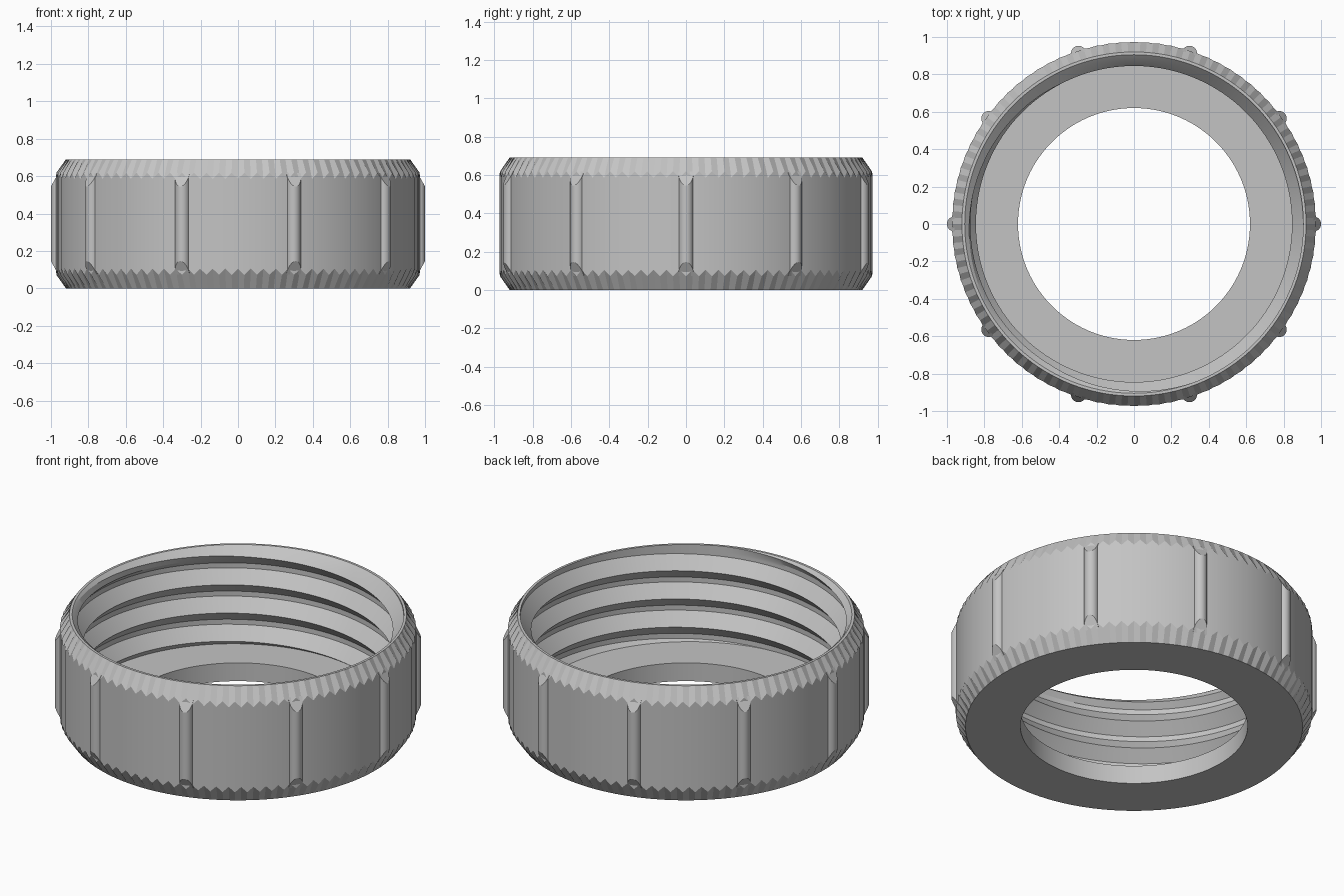
import bpy, bmesh
from math import radians, degrees, sin, cos, pi, tau

cube = bpy.data.objects.get("Cube")
if cube:
    bpy.data.objects.remove(cube)

HEIGHT, FLOOR = 0.69, 0.11
RIM_R, WALL_R, HOLE_R = 0.92, 0.974, 0.62
CREST_R, ROOT_R, PITCH = 0.845, 0.905, 0.17
TAPER = 0.55                      # chamfer: radius gained per unit of height
COLUMNS = 180

grey = bpy.data.materials.new("plain grey")
grey.use_nodes = True
grey.diffuse_color = (0.55, 0.55, 0.55, 1)
grey.node_tree.nodes["Principled BSDF"].inputs["Base Color"].default_value = grey.diffuse_color


def finish(bm, name):
    """Turn the bmesh into a shaded object."""
    bmesh.ops.remove_doubles(bm, verts=bm.verts, dist=1e-4)
    bmesh.ops.recalc_face_normals(bm, faces=bm.faces)
    mesh = bpy.data.meshes.new(name)
    bm.to_mesh(mesh)
    bm.free()
    mesh.materials.append(grey)
    obj = bpy.data.objects.new(name, mesh)
    bpy.context.collection.objects.link(obj)
    bpy.ops.object.select_all(action='DESELECT')
    obj.select_set(True)
    bpy.context.view_layer.objects.active = obj
    bpy.ops.object.shade_smooth_by_angle(angle=radians(20))
    return obj


# Thread section over one pitch: crest, sloped flank, root, underside
SECTION = [(0, CREST_R), (0.075, ROOT_R), (0.105, ROOT_R), (PITCH, CREST_R)]


def thread_radius(z, crest_z):
    t = (z - crest_z) % PITCH
    for (z0, r0), (z1, r1) in zip(SECTION, SECTION[1:]):
        if t <= z1:
            r = r0 + (r1 - r0) * (t - z0) / (z1 - z0)
            break
    # Lead-in cone at the mouth
    return max(r, ROOT_R - 1.2 * (HEIGHT - z))


def thread_points(angle):
    """Points of the inner wall, floor to rim, at one angle."""
    crest_z = 0.644 + PITCH * (degrees(angle) - 125) / 360
    heights = [FLOOR]
    for turn in range(-5, 3):
        for (z0, _), (z1, _) in zip(SECTION, SECTION[1:]):
            for part in (0, 0.5):
                z = crest_z + turn * PITCH + z0 + (z1 - z0) * part
                heights.append(min(max(z, FLOOR), HEIGHT))
    heights.append(HEIGHT)
    return [(thread_radius(z, crest_z), z) for z in heights]


# Threaded ring: one closed section per column, swept round the axis
bm = bmesh.new()
rings = []
for i in range(COLUMNS + 1):
    a = tau * i / COLUMNS
    # Alternate columns make the toothed chamfer edge
    tooth = 0.105 if i % 2 else 0.072
    wall = WALL_R if i % 2 else WALL_R - 0.003
    section = [(RIM_R, HEIGHT), (wall, HEIGHT - tooth), (wall, tooth),
               (RIM_R, 0), (HOLE_R, 0), (HOLE_R, FLOOR)] + thread_points(a)
    rings.append([bm.verts.new((r * cos(a), r * sin(a), z)) for r, z in section])
for left, right in zip(rings, rings[1:]):
    for k in range(len(left)):
        n = (k + 1) % len(left)
        bm.faces.new((left[k], right[k], right[n], left[n]))
finish(bm, "threaded_ring")

# Grip ribs: rounded bars whose ends follow the chamfer cones
RIBS, RIB_R, STEPS = 10, 0.04, 16
for n in range(RIBS):
    a = tau * n / RIBS
    bm = bmesh.new()
    low, high = [], []
    for s in range(STEPS + 1):
        b = pi * s / STEPS - pi / 2
        x, y = 0.96 + RIB_R * cos(b), RIB_R * sin(b)
        end = (x - RIM_R) / TAPER
        px, py = x * cos(a) - y * sin(a), x * sin(a) + y * cos(a)
        low.append(bm.verts.new((px, py, end)))
        high.append(bm.verts.new((px, py, HEIGHT - end)))
    for s in range(STEPS):
        bm.faces.new((low[s], low[s + 1], high[s + 1], high[s]))
    bm.faces.new((low[-1], low[0], high[0], high[-1]))
    bm.faces.new(low)
    bm.faces.new(high)
    finish(bm, f"grip_rib_{n + 1}")
